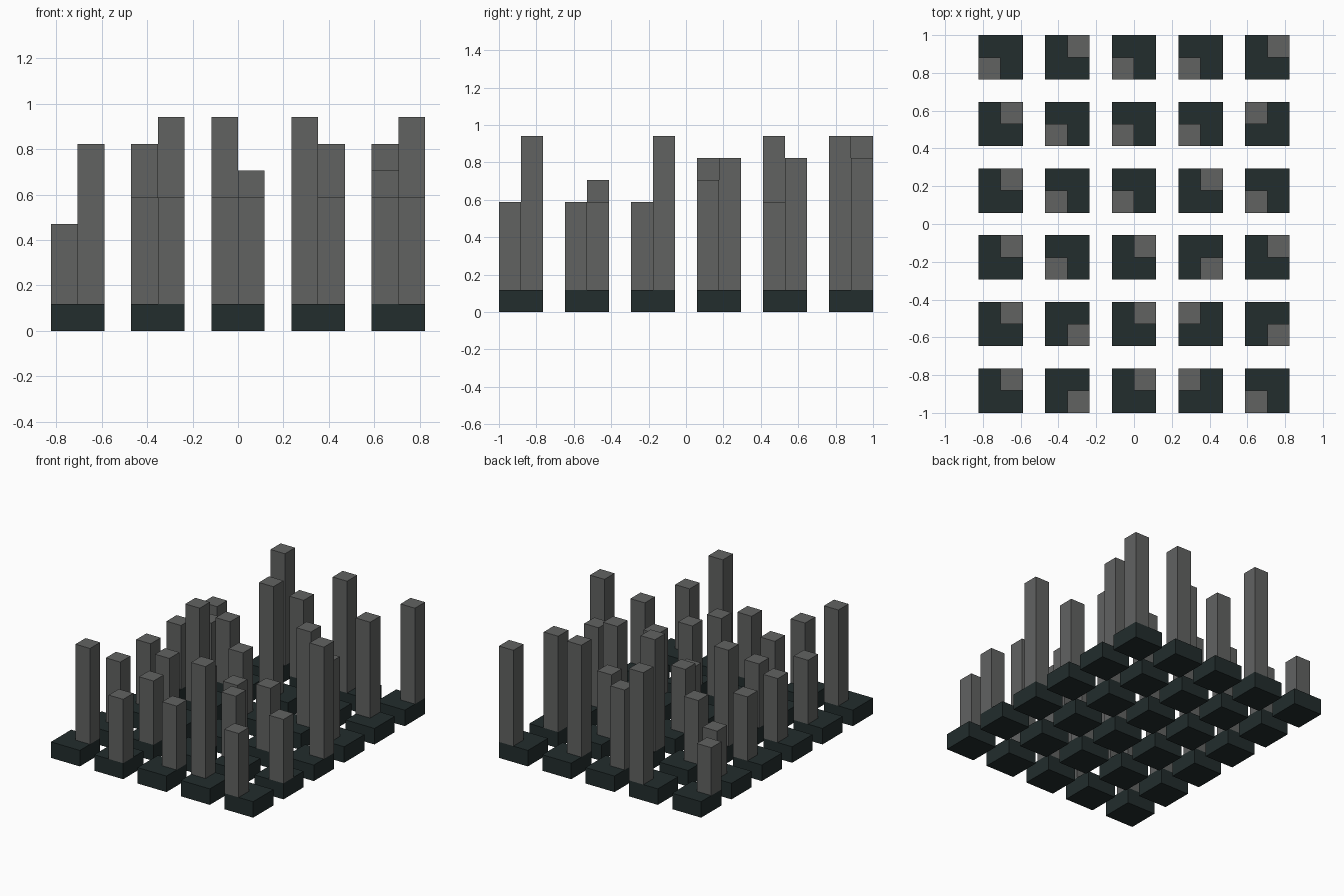
import bpy, bmesh
from mathutils import Matrix, Vector

if "Cube" in bpy.data.objects:
    bpy.data.objects.remove(bpy.data.objects["Cube"])

U = 2 / 17  # grid module: plinths are 2x2x1, towers 1x1, gaps 1


def material(name, rgb):
    m = bpy.data.materials.new(name)
    m.diffuse_color = (*rgb, 1)
    m.use_nodes = True
    m.node_tree.nodes["Principled BSDF"].inputs["Base Color"].default_value = m.diffuse_color
    return m


dark = material("dark green black", (0.016, 0.026, 0.026))
grey = material("mid grey", (0.120, 0.123, 0.121))


def box(name, lo, hi, mat):
    """Axis-aligned box given in modules, centred on the plan."""
    lo, hi = Vector(lo), Vector(hi)
    bm = bmesh.new()
    bmesh.ops.create_cube(bm, size=1, matrix=Matrix.Diagonal((*((hi - lo) * U), 1)))
    me = bpy.data.meshes.new(name)
    bm.to_mesh(me)
    bm.free()
    me.materials.append(mat)
    ob = bpy.data.objects.new(name, me)
    ob.location = ((lo + hi) / 2 - Vector((7, 8.5, 0))) * U
    bpy.context.collection.objects.link(ob)


# Rows from front to back: corner of each tower and its top height in modules
LAYOUT = [
    "NE7 SE5 NE5 NW8 SW5",
    "NE5 SE5 NE6 NW5 SE5",
    "NE5 SW5 NE4 SE5 NE8",
    "NE5 SW7 SW5 NE7 SW6",
    "NE4 SW5 SW8 SW5 NW7",
    "SW4 NE8 SW6 SW8 NE7",
]

for r, row in enumerate(LAYOUT):
    for c, (ns, ew, top) in enumerate(row.split()):
        x, y = 3 * c, 3 * r
        box(f"plinth_{r}_{c}", (x, y, 0), (x + 2, y + 2, 1), dark)
        x += ew == "E"
        y += ns == "N"
        box(f"tower_{r}_{c}", (x, y, 1), (x + 1, y + 1, int(top)), grey)
